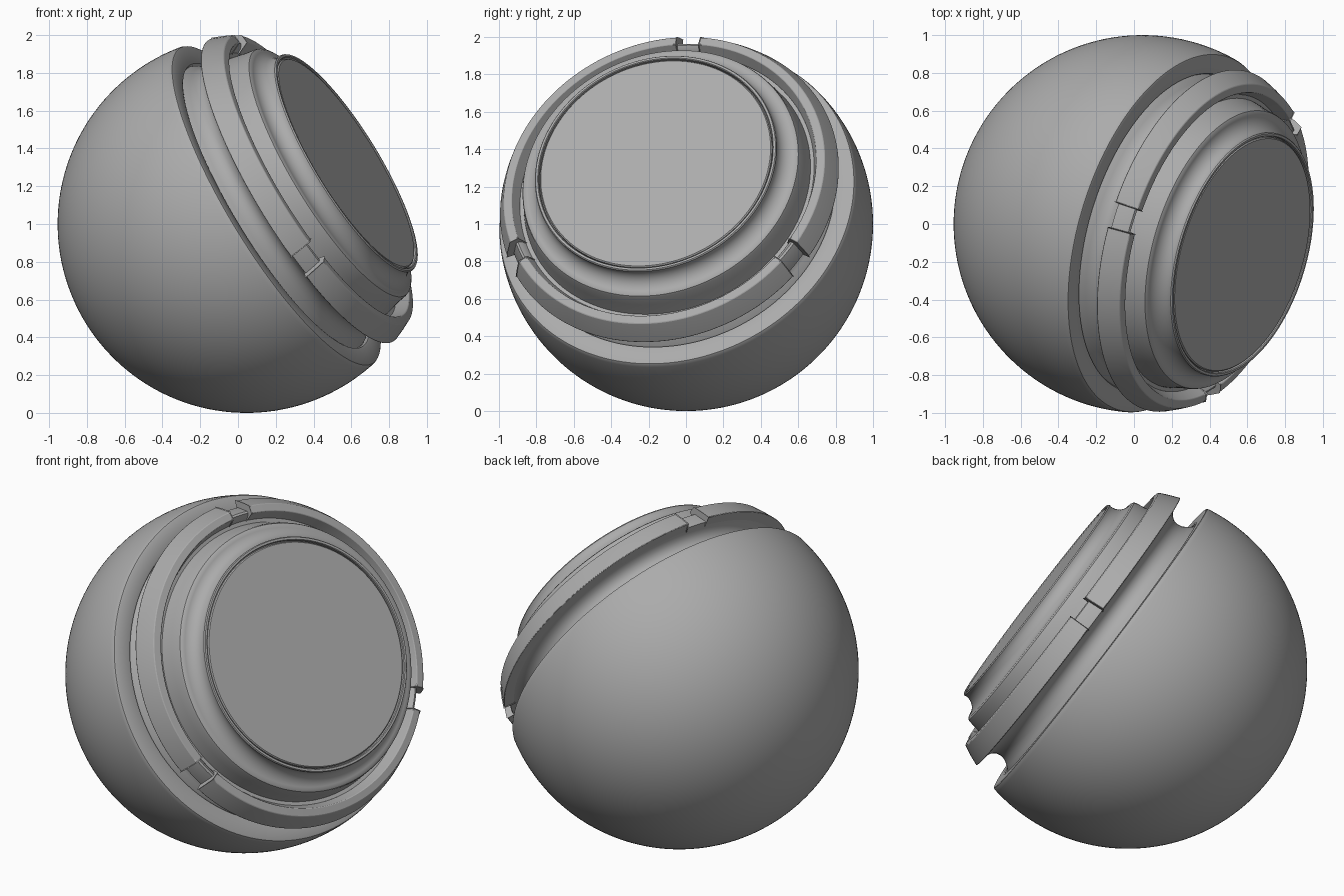
import bpy, math
from mathutils import Matrix, Vector

if "Cube" in bpy.data.objects:
    bpy.data.objects.remove(bpy.data.objects["Cube"])

# Tilted axis: local Z points out of the flat face, local X points as far up as possible
N = Vector((0.825, -0.253, 0.505)).normalized()
D = (Vector((0, 0, 1)) - N * N.z).normalized()
E = N.cross(D)
FRAME = Matrix.Translation((0.045, 0, 1)) @ Matrix((D, E, N)).transposed().to_4x4()

GREY = bpy.data.materials.new("dark_grey")
GREY.diffuse_color = (0.41, 0.41, 0.41, 1)
GREY.use_nodes = True
GREY.node_tree.nodes["Principled BSDF"].inputs["Base Color"].default_value = GREY.diffuse_color


def finish(name, verts, faces, bevel=0.0):
    mesh = bpy.data.meshes.new(name)
    mesh.from_pydata(verts, [], faces)
    mesh.materials.append(GREY)
    obj = bpy.data.objects.new(name, mesh)
    bpy.context.collection.objects.link(obj)
    obj.matrix_world = FRAME
    if bevel:
        mod = obj.modifiers.new("soft_edges", 'BEVEL')
        mod.width = bevel
        mod.segments = 2
        mod.limit_method = 'ANGLE'
        mod.angle_limit = math.radians(25)
    bpy.ops.object.select_all(action='DESELECT')
    obj.select_set(True)
    bpy.context.view_layer.objects.active = obj
    bpy.ops.object.shade_smooth_by_angle(angle=math.radians(35))
    return obj


def lathe(name, profile, steps=160, bevel=0.0):
    """Revolve (height, radius) points, capping both ends."""
    n = len(profile)
    verts = [(r * math.cos(a), r * math.sin(a), t)
             for a in (2 * math.pi * i / steps for i in range(steps))
             for t, r in profile]
    faces = []
    for i in range(steps):
        j = (i + 1) % steps
        faces += [(i * n + k, j * n + k, j * n + k + 1, i * n + k + 1) for k in range(n - 1)]
    faces.append([i * n for i in reversed(range(steps))])
    faces.append([i * n + n - 1 for i in range(steps)])
    return finish(name, verts, faces, bevel)


def arc(name, section, a0, a1, steps=60, bevel=0.0):
    """Sweep a closed (height, radius) section through part of a turn."""
    n = len(section)
    verts = [(r * math.cos(a), r * math.sin(a), t)
             for a in (a0 + (a1 - a0) * i / steps for i in range(steps + 1))
             for t, r in section]
    faces = [(i * n + k, (i + 1) * n + k, (i + 1) * n + (k + 1) % n, i * n + (k + 1) % n)
             for i in range(steps) for k in range(n)]
    faces.append(list(reversed(range(n))))
    faces.append([steps * n + k for k in range(n)])
    return finish(name, verts, faces, bevel)


# Large ball shell, cut off by a flat rim
T = 0.195
end = math.asin(T)
ball = [(math.sin(a), math.cos(a)) for a in
        (-math.pi / 2 + 0.01 + (end + math.pi / 2 - 0.01) * i / 64 for i in range(65))]
ball[-1] = (T - 0.012, ball[-1][1] + 0.002)
ball += [(T - 0.003, 0.978), (T, 0.97), (T, 0.885), (T - 0.004, 0.874), (T - 0.02, 0.866)]
lathe("ball_shell", ball)

# Neck: rounded groove behind the ring, rising to the notch floor
lathe("neck", [(0.16, 0.875), (0.185, 0.862), (0.21, 0.838), (0.24, 0.818), (0.27, 0.811),
               (0.30, 0.817), (0.325, 0.838), (0.34, 0.868), (0.347, 0.897),
               (0.355, 0.897), (0.435, 0.862), (0.44, 0.85), (0.425, 0.83),
               (0.40, 0.815), (0.39, 0.70)])

# Ring in three segments separated by shallow notches
section = [(0.341, 0.87), (0.348, 0.937), (0.405, 0.914), (0.462, 0.887), (0.467, 0.842), (0.40, 0.812)]
gap = 0.074
for i in range(3):
    start = i * 2 * math.pi / 3
    arc(f"ring_segment_{i + 1}", section, start + gap, start + 2 * math.pi / 3 - gap, bevel=0.004)

# Front collar with a hollow cove below the face rim
cove = [(0.545 + 0.08 * (1 - math.sin(a)), 0.748 - 0.083 * math.cos(a))
        for a in (math.pi / 2 * (1 - i / 10) for i in range(11))]
lathe("front_collar", [(0.36, 0.80), (0.41, 0.79), (0.47, 0.775), (0.525, 0.766), (0.537, 0.761)]
      + cove + [(0.638, 0.668), (0.645, 0.663), (0.645, 0.651), (0.640, 0.647), (0.62, 0.646)])

# Flat face panel
lathe("face_panel", [(0.60, 0.641), (0.635, 0.641), (0.641, 0.635)])
